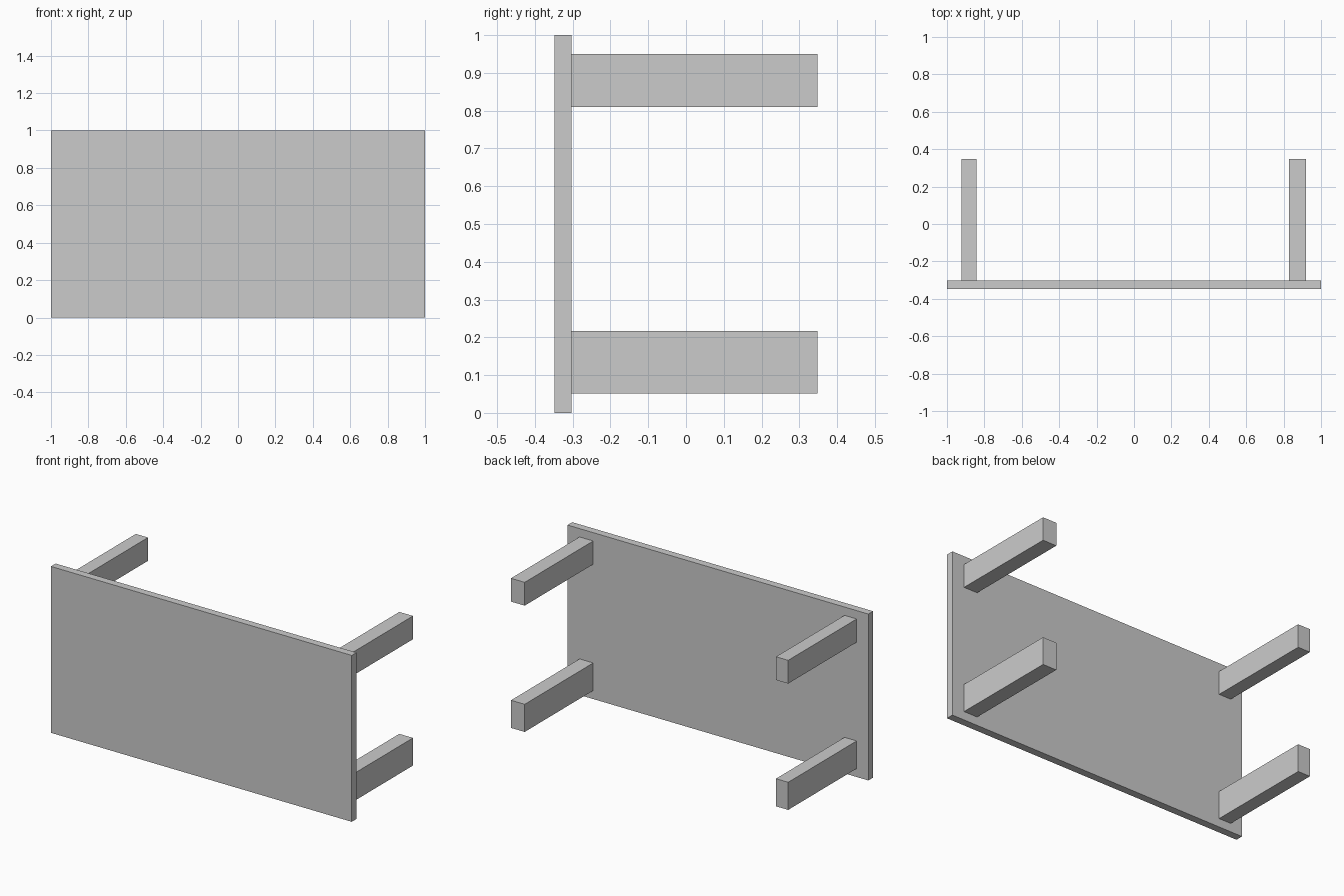
import bpy

if "Cube" in bpy.data.objects:
    bpy.data.objects.remove(bpy.data.objects["Cube"])


def box(name, x, y, z):
    """Box spanning the given (min, max) ranges."""
    bpy.ops.mesh.primitive_cube_add(size=1, location=[(a + b) / 2 for a, b in (x, y, z)])
    obj = bpy.context.object
    obj.name = name
    obj.scale = [b - a for a, b in (x, y, z)]
    bpy.ops.object.transform_apply(location=False, rotation=False, scale=True)
    return obj


FRONT, JOINT, BACK = -0.348, -0.303, 0.348

# Table top, standing on its long edge
box("table_top", (-1, 1), (FRONT, JOINT), (0, 1))

# Four legs pointing backwards, slightly different in section per side and row
sides = {"left": (-0.923, -0.842), "right": (0.829, 0.92)}
rows = {"lower": (0.051, 0.217), "upper": (0.81, 0.95)}
for side, x in sides.items():
    for row, z in rows.items():
        box(f"{row}_{side}_leg", x, (JOINT, BACK), z)
